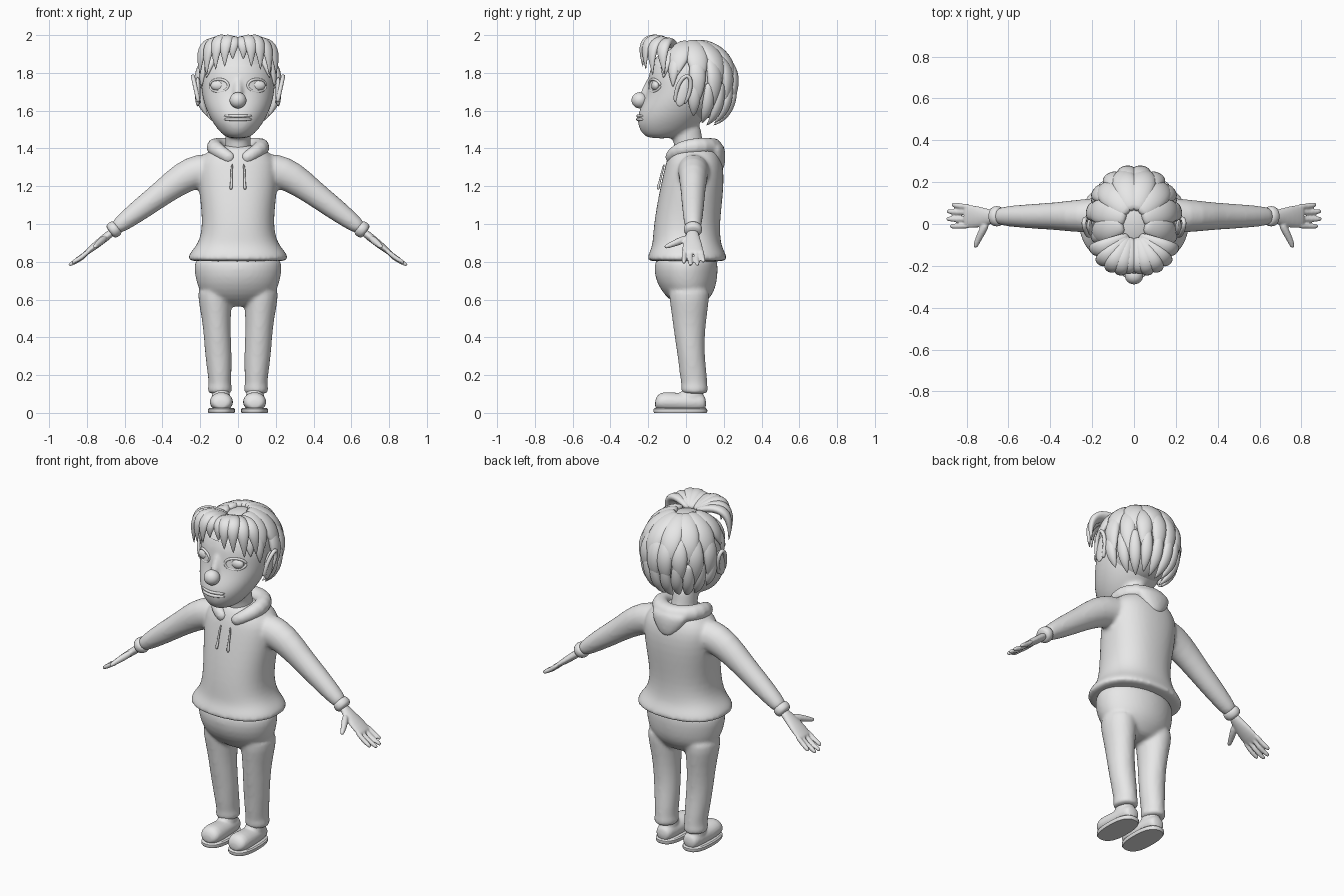
import bpy, bmesh, math
from mathutils import Vector, Matrix

if "Cube" in bpy.data.objects:
    bpy.data.objects.remove(bpy.data.objects["Cube"])

grey = bpy.data.materials.new("plain_grey")
grey.diffuse_color = (0.8, 0.8, 0.8, 1)
grey.use_nodes = True
grey.node_tree.nodes["Principled BSDF"].inputs["Base Color"].default_value = grey.diffuse_color
X, Y, Z = Vector((1, 0, 0)), Vector((0, 1, 0)), Vector((0, 0, 1))


def shell(pts, side=Y, axis=None, n=16, e=2.0):
    """Closed skin over ellipses (x, y, z, ru, rv); rv lies along side."""
    return dict(pts=pts, side=side, axis=axis, n=n, e=e)


def flip(pts):
    return [(-p[0],) + tuple(p[1:]) for p in pts]


def add_shell(bm, pts, side, axis, n, e):
    P = [Vector(p[:3]) for p in pts]
    rings = []
    for i, p in enumerate(pts):
        t = axis or (P[min(i + 1, len(P) - 1)] - P[max(i - 1, 0)]).normalized()
        s = side(P[i]) if callable(side) else side
        v = (s - t * s.dot(t)).normalized()
        u = t.cross(v)
        ring = []
        for k in range(n):
            c, d = math.cos(math.tau * k / n), math.sin(math.tau * k / n)
            c = math.copysign(abs(c) ** (2 / e), c)
            d = math.copysign(abs(d) ** (2 / e), d)
            ring.append(bm.verts.new(P[i] + u * c * p[3] + v * d * p[4]))
        rings.append(ring)
    for a, b in zip(rings, rings[1:]):
        for k in range(n):
            bm.faces.new((a[k], a[(k + 1) % n], b[(k + 1) % n], b[k]))
    bm.faces.new(rings[0][::-1])
    bm.faces.new(rings[-1])


def finish(name, bm, sub=1, fuse=0, relax=5, mirror=False):
    bmesh.ops.recalc_face_normals(bm, faces=bm.faces[:])
    for f in bm.faces:
        f.smooth = True
    if not sub:
        for ed in bm.edges:
            ed.smooth = ed.calc_face_angle(0) < 0.7
    me = bpy.data.meshes.new(name)
    bm.to_mesh(me)
    bm.free()
    me.materials.append(grey)
    ob = bpy.data.objects.new(name, me)
    bpy.context.collection.objects.link(ob)
    if sub:
        m = ob.modifiers.new("round", 'SUBSURF')
        m.levels = m.render_levels = sub
    if fuse:
        m = ob.modifiers.new("fuse", 'REMESH')
        m.mode, m.voxel_size, m.use_smooth_shade = 'VOXEL', fuse, True
        m = ob.modifiers.new("relax", 'SMOOTH')
        m.factor, m.iterations = 0.5, relax
    if mirror:
        m = ob.modifiers.new("mirror", 'MIRROR')
        m.use_mirror_merge = False
    return ob


def build(name, shells, **kw):
    bm = bmesh.new()
    for s in shells:
        add_shell(bm, **s)
    return finish(name, bm, **kw)


def ball(name, loc, size, tilt=0, **kw):
    bm = bmesh.new()
    mat = Matrix.Translation(loc) @ Matrix.Rotation(tilt, 4, 'X') @ Matrix.Diagonal((*size, 1))
    bmesh.ops.create_uvsphere(bm, u_segments=24, v_segments=14, radius=1, matrix=mat)
    return finish(name, bm, **kw)


def stack(rows, x=0):
    """Rows of (z, half width, front y, back y) to ellipses."""
    return [(x, (f + b) / 2, z, w, (b - f) / 2) for z, w, f, b in rows]


# Hoodie body and sleeves in one skin
torso = stack([(.80, .245, -.19, .20), (.81, .268, -.207, .22), (.84, .262, -.2, .212),
               (.88, .225, -.18, .19), (.93, .2, -.176, .182), (1.0, .19, -.17, .18),
               (1.1, .197, -.155, .19), (1.2, .21, -.135, .2), (1.29, .215, -.115, .2),
               (1.35, .2, -.1, .185), (1.4, .14, -.075, .16), (1.42, .09, -.05, .13)])
arm = [(.1, .04, 1.28, .09, .09), (.2, .04, 1.285, .095, .085), (.29, .038, 1.25, .086, .077),
       (.4, .037, 1.165, .068, .065), (.5, .037, 1.09, .062, .06), (.6, .037, 1.015, .05, .05),
       (.665, .037, .965, .036, .042)]
build("hoodie", [shell(torso, axis=Z, n=28, e=2.3), shell(arm), shell(flip(arm))], fuse=.011)
build("sleeve_cuff", [shell([(.635, .037, .988, .035, .04), (.645, .037, .98, .045, .05),
                             (.665, .037, .965, .046, .05), (.68, .037, .954, .036, .04)])],
      mirror=True)

# Hood collar around the neck
half = [(-.02, -.09, 1.335, .024, .032), (-.07, -.078, 1.365, .036, .036),
        (-.122, -.025, 1.4, .044, .042), (-.132, .05, 1.412, .046, .046),
        (-.09, .122, 1.412, .052, .046)]
build("hood", [shell(half + [(0, .152, 1.402, .058, .052)] + flip(half[::-1]), side=Z),
               shell(stack([(1.28, .03, .15, .2), (1.33, .08, .12, .21), (1.4, .12, .1, .21),
                            (1.43, .1, .1, .19)]), axis=Z)], fuse=.009)
build("drawstring", [shell([(.03, -.115, 1.32, .006, .006), (.036, -.128, 1.27, .006, .006),
                            (.034, -.14, 1.22, .006, .006), (.036, -.145, 1.205, .009, .009),
                            (.038, -.148, 1.18, .008, .008)], n=8)], mirror=True)

# Hands with four fingers and a thumb
hand = [shell([(.655, .037, .967, .022, .028), (.70, .033, .93, .022, .04),
               (.75, .033, .89, .02, .055), (.80, .037, .85, .015, .058),
               (.812, .037, .842, .01, .05)])]
for y, tip in ((.084, .872), (.055, .895), (.022, .897), (-.01, .88)):
    zt = .85 - (tip - .8) * .72
    hand.append(shell([(.78, y, .866, .014, .014), (.83, y, (.85 + zt) / 2, .014, .014),
                       (tip - .012, y * 1.1, zt + .009, .013, .014),
                       (tip, y * 1.1, zt, .007, .007)], n=10))
hand.append(shell([(.70, .01, .93, .018, .018), (.725, -.035, .908, .02, .022),
                   (.745, -.075, .892, .016, .016), (.757, -.105, .88, .013, .013),
                   (.76, -.115, .876, .006, .006)], side=Z, n=10))
build("hand", hand, fuse=.0055, relax=3, mirror=True)

# Trousers: hips and two legs in one skin
hips = stack([(.56, .07, -.03, .08), (.6, .17, -.09, .12), (.65, .21, -.135, .155),
              (.72, .228, -.168, .168), (.8, .238, -.17, .17), (.84, .2, -.14, .15)])
leg = stack([(.68, .09, -.1, .13), (.6, .093, -.09, .125), (.5, .077, -.075, .11),
             (.4, .073, -.062, .1), (.3, .072, -.045, .1), (.2, .064, -.035, .113),
             (.15, .06, -.025, .113), (.135, .066, -.028, .118), (.11, .066, -.026, .118),
             (.1, .055, -.015, .105)])
leg = [(.126 - .03 * min(1, (.68 - p[2]) / .5),) + p[1:] for p in leg]
build("trousers", [shell(hips, axis=Z, n=28), shell(leg, axis=Z), shell(flip(leg), axis=Z)],
      fuse=.011)

# Shoes
build("shoe_upper", [shell([(.088, -.165, .045, .03, .02), (.088, -.15, .058, .055, .042),
                            (.088, -.115, .06, .064, .055), (.088, -.05, .056, .062, .05),
                            (.088, .02, .056, .056, .052), (.088, .08, .056, .052, .05),
                            (.088, .108, .05, .035, .035)], side=Z, axis=Y),
                     shell(stack([(.04, .055, -.06, .1), (.09, .05, -.045, .095),
                                  (.13, .042, -.015, .085), (.15, .035, 0, .08)], .09), axis=Z)],
      fuse=.007, relax=3, mirror=True)
build("shoe_sole", [shell([(.088, -.03, 0, .068, .138), (.088, -.03, .008, .072, .143),
                           (.088, -.03, .02, .071, .142), (.088, -.03, .026, .064, .135)],
                          axis=Z, n=36, e=2.5)], sub=0, mirror=True)

# Head, neck and nose bridge
head = stack([(1.452, .05, -.2, -.06), (1.475, .085, -.23, .0), (1.51, .115, -.252, .05),
              (1.55, .142, -.258, .09), (1.6, .167, -.25, .13), (1.66, .187, -.222, .15),
              (1.72, .196, -.203, .17), (1.8, .2, -.2, .18), (1.88, .17, -.165, .17),
              (1.93, .09, -.09, .1)])
neck = [(0, .03, 1.34, .085, .09), (0, .02, 1.4, .07, .08), (0, .005, 1.46, .066, .08),
        (0, -.01, 1.55, .08, .09)]
build("head", [shell(head, axis=Z, n=28), shell(neck, axis=Z),
               shell([(0, -.18, 1.78, .02, .02), (0, -.205, 1.72, .022, .022),
                      (0, -.23, 1.66, .03, .03)])], fuse=.011)
ball("nose", (0, -.245, 1.655), (.045, .044, .043))

# Eyes with lids, mouth and ears
ball("eye", (.1, -.158, 1.733), (.046, .026, .03), mirror=True)
lid = []
for k in range(17):
    a = math.tau * k / 16
    x, dz = .1 + .05 * math.cos(a), .034 * math.sin(a)
    y = -.016 - .185 * math.sqrt(1 - (x / .196) ** 2)
    lid.append((x, y, 1.733 + dz, .008, .008))
build("eyelid", [shell(lid, n=8)], mirror=True)
lips = [(-.078, -.222), (-.04, -.25), (0, -.258), (.04, -.25), (.078, -.222)]
for name, z, r in (("upper_lip", 1.572, .009), ("lower_lip", 1.554, .01)):
    build(name, [shell([(x, y, z, r * (1 - 60 * x * x), r * (1 - 60 * x * x)) for x, y in lips],
                       side=Z, n=8)])
ear = []
for k in range(13):
    a = math.radians(-50 + 290 * k / 12)
    u, w = .036 * -math.cos(a), .08 * math.sin(a)
    ear.append((.222 + w * .22, -.015 + u + w * .25, 1.705 + w, .012, .012))
build("ear_rim", [shell(ear, side=X, n=8)], mirror=True)
ball("ear", (.213, -.018, 1.7), (.016, .036, .08), tilt=-.25, mirror=True)

# Hair: a cap covered by tiers of tapering locks
C = Vector((0, .02, 1.75))


def lock(points, width, thick):
    out = []
    for i, p in enumerate(points):
        u = i / (len(points) - 1)
        k = max(.05, (1 - u ** 4) ** .8 * (.6 + .4 * math.sin(math.pi * u)))
        out.append((*p, width * k, thick * k))
    return shell(out, side=lambda q: q - C, n=10)


def over(a, l0, l1, n=8):
    a, pts = math.radians(a), []
    for i in range(n):
        f = math.radians(l0 + (l1 - l0) * i / (n - 1))
        c = math.cos(f) ** (1 if f > 0 else .7)
        pts.append(C + Vector((.208 * c * math.sin(a), .238 * c * math.cos(a),
                               (.215 if f > 0 else .25) * math.sin(f))))
    return pts


def sweep(p0, p1, p2, n=8):
    ts = [i / (n - 1) for i in range(n)]
    return [Vector(p0) * (1 - t) ** 2 + Vector(p1) * 2 * t * (1 - t) + Vector(p2) * t * t for t in ts]


bm = bmesh.new()
bmesh.ops.create_uvsphere(bm, u_segments=32, v_segments=20, radius=1,
                          matrix=Matrix.Translation(C) @ Matrix.Diagonal((.2, .23, .21, 1)))
bmesh.ops.delete(bm, geom=[v for v in bm.verts if v.co.y < .0 and v.co.z < 1.84], context='VERTS')
finish("hair_cap", bm)

tiers = {"crown_locks": (.068, .034, [(16, 80, -8), (47, 80, -4), (78, 80, -6), (108, 75, 8)]),
         "middle_locks": (.05, .03, [(10, 40, -34), (32, 40, -30), (56, 40, -36), (80, 40, -30)]),
         "nape_locks": (.036, .026, [(10, 0, -66), (28, 0, -60), (46, 0, -66), (64, 0, -60),
                                     (84, 0, -46)]),
         "temple_locks": (.036, .024, [(112, 50, -6), (126, 55, 6)])}
for name, (w, t, rows) in tiers.items():
    build(name, [lock(over(*r), w, t) for r in rows], mirror=True)

fringe = [(.028, -.222, 1.87, 2.03), (.07, -.228, 1.83, 2.06), (.118, -.212, 1.815, 2.065),
          (.165, -.175, 1.785, 2.05), (.2, -.115, 1.79, 2.03)]
build("fringe_locks", [lock(sweep((.02, -.06, 1.94), (x * 1.12, y - .035, top), (x, y, z)), .044, .028)
                       for x, y, z, top in fringe], mirror=True)
